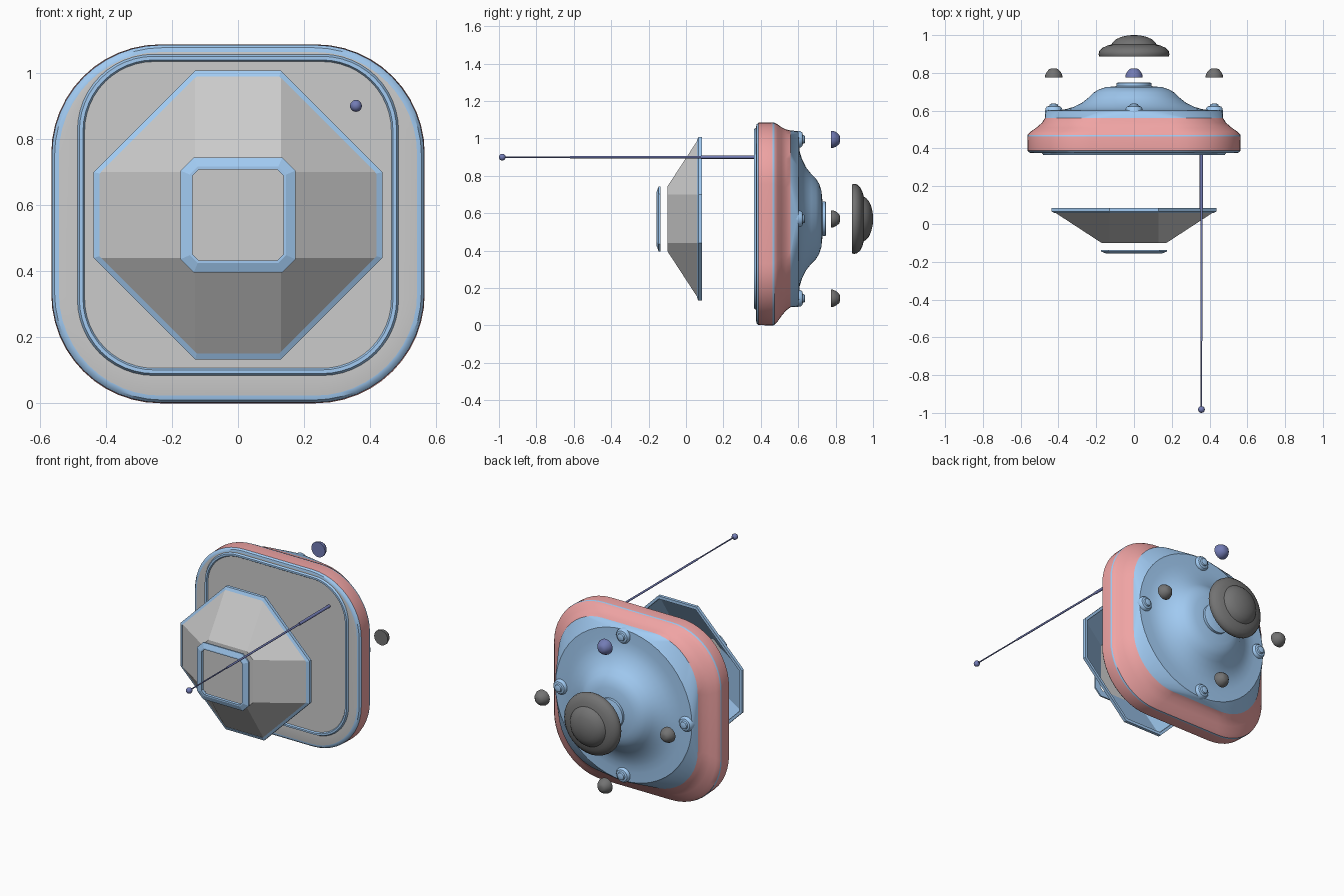
import bpy, bmesh, math

if "Cube" in bpy.data.objects:
    bpy.data.objects.remove(bpy.data.objects["Cube"])

def mat(name, rgb):
    m = bpy.data.materials.new(name)
    m.diffuse_color = (*rgb, 1)
    m.use_nodes = True
    m.node_tree.nodes["Principled BSDF"].inputs["Base Color"].default_value = m.diffuse_color
    return m

BLUE = mat("blue", (0.36, 0.60, 0.90))
RED = mat("red", (0.87, 0.37, 0.37))
GREY = mat("grey", (0.8, 0.8, 0.8))
DARK = mat("dark_grey", (0.53, 0.53, 0.53))
BLACK = mat("black", (0.17, 0.17, 0.17))
NAVY = mat("navy", (0.17, 0.20, 0.46))
CZ = 0.57   # shared axis height

def outline(y, hx, hz, r, cx, cz, n):
    """Rounded rectangle in the xz plane: n=1 gives an octagon, r=hx a circle."""
    pts = []
    for k, (sx, sz) in enumerate([(1, 1), (-1, 1), (-1, -1), (1, -1)]):
        for i in range(n + 1):
            a = math.pi / 2 * (k + i / n)
            pts.append((cx + sx * (hx - r) + r * math.cos(a), y,
                        cz + sz * (hz - r) + r * math.sin(a)))
    return pts

def loft(name, rings, mats, n, caps=(0, 0), closed=False, angle=35):
    """rings: (outline points, material index of the band that follows)."""
    bm = bmesh.new()
    loops = [[bm.verts.new(p) for p in pts] for pts, _ in rings]
    m = len(loops[0])
    for i in range(len(loops) - (0 if closed else 1)):
        a, b = loops[i], loops[(i + 1) % len(loops)]
        for j in range(m):
            f = bm.faces.new((a[j], a[(j + 1) % m], b[(j + 1) % m], b[j]))
            f.material_index = rings[i][1]
    if not closed:
        for lp, c in ((loops[0], caps[0]), (loops[-1], caps[1])):
            bm.faces.new(lp).material_index = c
    bmesh.ops.remove_doubles(bm, verts=bm.verts, dist=1e-5)
    bmesh.ops.recalc_face_normals(bm, faces=bm.faces)
    me = bpy.data.meshes.new(name)
    bm.to_mesh(me)
    bm.free()
    for mt in mats:
        me.materials.append(mt)
    ob = bpy.data.objects.new(name, me)
    bpy.context.collection.objects.link(ob)
    if angle:
        bpy.ops.object.select_all(action='DESELECT')
        ob.select_set(True)
        bpy.context.view_layer.objects.active = ob
        bpy.ops.object.shade_smooth_by_angle(angle=math.radians(angle))
    return ob

def turned(name, profile, material, x=0, z=CZ, n=8):
    """Round part on the y axis from (y, radius) points."""
    rings = [(outline(y, r, r, r, x, z, n), 0) for y, r in profile]
    return loft(name, rings, [material], n)

# casing: front panel, raised ring, red shell, blue back and dome in one skin
N = 12
casing = [  # y, half width, half height, corner radius, centre z, band material
    (0.372, 0.464, 0.464, 0.21, CZ, 0), (0.364, 0.469, 0.469, 0.215, CZ, 0),
    (0.364, 0.480, 0.480, 0.225, CZ, 0), (0.375, 0.486, 0.486, 0.23, CZ, 2),
    (0.375, 0.542, 0.520, 0.31, 0.543, 0), (0.378, 0.555, 0.533, 0.325, 0.543, 0),
    (0.388, 0.563, 0.541, 0.33, 0.543, 1), (0.462, 0.565, 0.543, 0.33, 0.543, 0),
    (0.472, 0.563, 0.541, 0.33, 0.543, 1), (0.490, 0.546, 0.527, 0.325, 0.548, 1),
    (0.510, 0.517, 0.505, 0.32, 0.555, 1), (0.535, 0.488, 0.484, 0.31, 0.564, 1),
    (0.560, 0.472, 0.472, 0.30, CZ, 0)]
dome = [(0.595, 0.470), (0.602, 0.462), (0.604, 0.40), (0.608, 0.36), (0.62, 0.32),
        (0.642, 0.275), (0.67, 0.24), (0.695, 0.215), (0.713, 0.185), (0.724, 0.15),
        (0.730, 0.092), (0.746, 0.092), (0.748, 0.088)]
rings = [(outline(y, hx, hz, r, 0, cz, N), m) for y, hx, hz, r, cz, m in casing]
rings += [(outline(y, r, r, r, 0, CZ, N), 0) for y, r in dome]
loft("casing", rings, [BLUE, RED, DARK], N, caps=(2, 0))

# octagonal shade, hollow and open at the back
def octa(y, h, flat, m=0):
    return (outline(y, h, h, h - flat, 0, CZ, 1), m)

def chamfered(y, h, c, m=0):
    pts = []
    for sx, sz, swap in ((1, 1, 0), (-1, 1, 1), (-1, -1, 0), (1, -1, 1)):
        pair = [(sx * h, y, CZ + sz * (h - c)), (sx * (h - c), y, CZ + sz * h)]
        pts += pair[::-1] if swap else pair
    return (pts, m)

loft("shade", [octa(-0.10, 0.172, 0.13, 0), octa(0.065, 0.425, 0.13, 1),
               octa(0.068, 0.418, 0.127, 1), octa(-0.094, 0.168, 0.127, 1)],
     [GREY, BLUE], 1, angle=0)
loft("shade_rim", [octa(0.058, 0.419, 0.125), octa(0.066, 0.437, 0.13),
                   octa(0.085, 0.437, 0.13), octa(0.085, 0.419, 0.125)],
     [BLUE], 1, closed=True, angle=0)

# small square frame floating in front
loft("front_frame", [chamfered(-0.157, 0.138, 0.02), chamfered(-0.157, 0.146, 0.024),
                     chamfered(-0.146, 0.174, 0.04), chamfered(-0.137, 0.174, 0.04),
                     chamfered(-0.137, 0.138, 0.02)],
     [BLUE], 1, closed=True, angle=0)

# four studs on the back, each with a button floating behind it
for name, dx, dz, col in (("top", 0, 1, NAVY), ("bottom", 0, -1, BLACK),
                          ("left", -1, 0, BLACK), ("right", 1, 0, BLACK)):
    x, z = dx * 0.425, CZ + dz * 0.425
    turned(name + "_stud", [(0.59, 0.046), (0.612, 0.044), (0.622, 0.036), (0.625, 0.024),
                            (0.634, 0.021), (0.637, 0.012)], BLUE, x, z, 6)
    turned(name + "_button", [(0.775, 0.046), (0.785, 0.046), (0.80, 0.040), (0.812, 0.031),
                              (0.821, 0.022), (0.824, 0.010)], col, x, z, 6)

# large rear knob
turned("rear_knob", [(0.888, 0.184), (0.898, 0.188), (0.915, 0.184), (0.932, 0.168),
                     (0.944, 0.143), (0.950, 0.120), (0.962, 0.112), (0.978, 0.095),
                     (0.990, 0.068), (0.998, 0.035), (1.0, 0.01)], BLACK)

# telescopic rod with a ball tip
turned("antenna_rod", [(-0.98, 0.004), (-0.62, 0.004), (-0.62, 0.006), (0.08, 0.006),
                       (0.08, 0.009), (0.38, 0.009)], NAVY, 0.357, 0.9, 3)
bpy.ops.mesh.primitive_uv_sphere_add(segments=16, ring_count=10, radius=0.018,
                                     location=(0.357, -0.982, 0.9))
ball = bpy.context.object
ball.name = "antenna_ball"
ball.data.materials.append(NAVY)
bpy.ops.object.shade_smooth()
